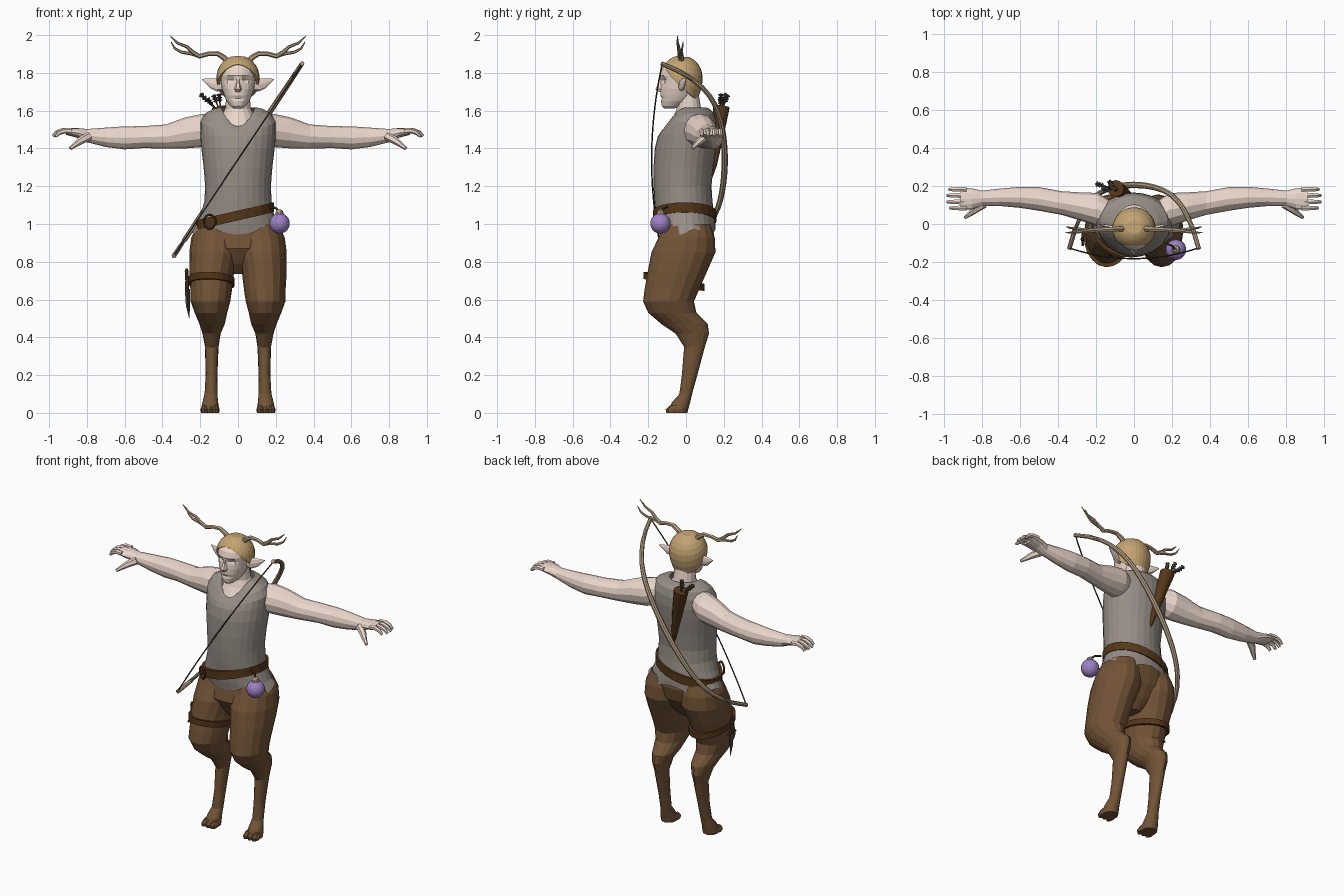
import bpy, bmesh
from math import sin, cos, pi, exp, sqrt, radians
from mathutils import Vector


def material(name, r, g, b):
    m = bpy.data.materials.new(name)
    m.diffuse_color = (r, g, b, 1)
    return m


SKIN = material("skin", .83, .68, .60)
CLOTH = material("cloth", .31, .27, .24)
FUR = material("fur", .17, .088, .038)
LEATHER = material("leather", .09, .038, .01)
HAIR = material("hair", .55, .37, .17)
HORN = material("horn", .45, .34, .22)
DARK = material("dark", .06, .05, .045)
ORB = material("orb", .34, .22, .56)


def loft(name, rings, mat, caps=True, closed=False, mirror=False):
    """Skin a list of equal-length point rings."""
    bm = bmesh.new()
    rows = [[bm.verts.new(p) for p in r] for r in rings]
    n = len(rows[0])
    pairs = list(zip(rows, rows[1:])) + ([(rows[-1], rows[0])] if closed else [])
    for a, b in pairs:
        for i in range(n):
            j = (i + 1) % n
            bm.faces.new((a[i], a[j], b[j], b[i]))
    if caps and not closed:
        bm.faces.new(rows[0])
        bm.faces.new(rows[-1])
    bmesh.ops.recalc_face_normals(bm, faces=bm.faces)
    me = bpy.data.meshes.new(name)
    bm.to_mesh(me)
    bm.free()
    me.materials.append(mat)
    ob = bpy.data.objects.new(name, me)
    bpy.context.collection.objects.link(ob)
    if mirror:
        ob.modifiers.new("mirror", 'MIRROR')
    return ob


def zloft(name, rows, mat, n=20, warp=None, **kw):
    """Rows of (z, centre x, half width, front y, back y)."""
    rings = []
    for z, cx, rx, yf, yb in rows:
        ring = []
        for i in range(n):
            a = 2 * pi * i / n
            v = Vector((cx + rx * cos(a), (yf + yb) / 2 + (yb - yf) / 2 * sin(a), z))
            if warp:
                warp(v, a)
            ring.append(v)
        rings.append(ring)
    return loft(name, rings, mat, **kw)


def tube(name, pts, radii, mat, n=6, **kw):
    """Round tube along a path with a radius for each point."""
    pts = [Vector(p) for p in pts]
    rings = []
    for i, p in enumerate(pts):
        t = (pts[min(i + 1, len(pts) - 1)] - pts[max(i - 1, 0)]).normalized()
        ref = Vector((0, 1, 0)) if abs(t.y) < .8 else Vector((1, 0, 0))
        u = t.cross(ref).normalized()
        w = t.cross(u)
        rings.append([p + radii[i] * (u * cos(2 * pi * k / n) + w * sin(2 * pi * k / n))
                      for k in range(n)])
    return loft(name, rings, mat, **kw)


def band(name, z, h, cx, rx, yf, yb, t, slope):
    """Strap around the body, tilted by slope (dx, dy)."""
    def warp(v, a):
        v.z += slope[0] * v.x + slope[1] * v.y
    rows = [(z + s * h / 2, cx, rx - d, yf + d, yb - d) for s, d in ((-1, t), (-1, 0), (1, 0), (1, t))]
    zloft(name, rows, LEATHER, 24, warp, closed=True)


# tunic with scooped neckline and wavy hem
def tunic_warp(v, a):
    front = max(0, -sin(a))
    if v.z > 1.45:
        v.z -= (v.z - 1.45) * .6 * front ** 2
    elif v.z < .97:
        v.z += .014 * sin(5 * a) + .012


zloft("tunic", [(.945, 0, .242, -.145, .155), (1.0, -.004, .217, -.155, .155), (1.06, -.004, .192, -.162, .148),
                (1.12, 0, .178, -.168, .14), (1.2, 0, .174, -.172, .135), (1.3, 0, .182, -.172, .145),
                (1.4, 0, .194, -.165, .158), (1.48, 0, .2, -.15, .165), (1.54, 0, .2, -.135, .162),
                (1.585, 0, .175, -.12, .15), (1.61, 0, .13, -.11, .125), (1.618, 0, .092, -.1, .1)],
      CLOTH, 28, tunic_warp, caps=False)

# neck and head
zloft("neck", [(1.44, 0, .13, -.115, .12), (1.51, 0, .115, -.1, .11), (1.57, 0, .09, -.065, .1),
               (1.61, 0, .068, -.05, .08), (1.7, 0, .06, -.05, .065)], SKIN, 16)


def face_warp(v, a):
    if sin(a) < -.2:
        v.y += .02 * exp(-((abs(v.x) - .038) / .018) ** 2 - ((v.z - 1.762) / .014) ** 2)
        v.y += .007 * exp(-(v.x / .03) ** 2 - ((v.z - 1.665) / .006) ** 2)


zloft("head", [(1.612, 0, .022, -.115, -.06), (1.625, 0, .042, -.128, -.02), (1.65, 0, .06, -.132, .02),
               (1.665, 0, .067, -.134, .035), (1.68, 0, .073, -.136, .045), (1.715, 0, .085, -.136, .06),
               (1.745, 0, .09, -.136, .07), (1.762, 0, .092, -.137, .073), (1.785, 0, .094, -.14, .075),
               (1.82, 0, .092, -.128, .07), (1.85, 0, .078, -.105, .055), (1.875, 0, .035, -.06, .01)],
      SKIN, 28, face_warp)
zloft("nose", [(1.785, 0, .009, -.14, -.1), (1.75, 0, .011, -.147, -.1), (1.715, 0, .02, -.166, -.1),
               (1.7, 0, .016, -.152, -.1)], SKIN, 6)

# hair shell, parted at the front
rings = []
for k in range(1, 9):
    ring = []
    for i in range(28):
        a = 2 * pi * i / 28
        f = (1 + cos(a)) / 2          # 1 at the front, 0 at the back
        low = 1.66 + .185 * f ** 1.5
        z = 1.89 - (1.89 - low) * (k / 8) ** 1.7
        s = sqrt(max(.01, 1 - ((z - 1.775) / .117) ** 2)) if z > 1.775 else 1 - .22 * ((1.775 - z) / .11) ** 2
        ring.append(Vector((.114 * s * sin(a), -.024 - .112 * s * cos(a), z)))
    rings.append(ring)
hair = loft("hair", rings, HAIR, caps=False)
hair.data.materials[0] = HAIR
bm = bmesh.new()
bm.from_mesh(hair.data)
bmesh.ops.holes_fill(bm, edges=[e for e in bm.edges if e.is_boundary and e.verts[0].co.z > 1.87
                                and e.verts[1].co.z > 1.87])
bm.to_mesh(hair.data)
bm.free()
mod = hair.modifiers.new("thickness", 'SOLIDIFY')
mod.thickness = .014
mod.offset = -1


def xloft(name, rows, mat, n=12):
    """Rows of (x, centre y, centre z, half depth, half height), mirrored."""
    loft(name, [[Vector((x, cy + ry * cos(2 * pi * i / n), cz + rz * sin(2 * pi * i / n))) for i in range(n)]
                for x, cy, cz, ry, rz in rows], mat, mirror=True)


# pointed ears and antlers
xloft("ears", [(.08, -.03, 1.73, .012, .022), (.11, -.022, 1.735, .014, .034),
               (.145, -.012, 1.745, .01, .027), (.19, 0, 1.765, .002, .003)], SKIN, 8)
tube("antlers", [(.05, -.025, 1.855), (.075, -.025, 1.882), (.11, -.027, 1.902), (.16, -.03, 1.9), (.205, -.033, 1.888),
                 (.24, -.036, 1.91), (.27, -.04, 1.938), (.32, -.044, 1.958), (.36, -.046, 1.996)],
     [.017, .015, .013, .012, .013, .011, .009, .007, .002], HORN, mirror=True)
tube("antler_tines", [(.2, -.033, 1.888), (.25, -.03, 1.902), (.3, -.025, 1.91), (.335, -.02, 1.93), (.355, -.015, 1.965)],
     [.011, .009, .008, .006, .002], HORN, mirror=True)

# arms, fingers, thumbs
xloft("arms", [(.12, .05, 1.51, .07, .07), (.19, .075, 1.495, .088, .088), (.28, .092, 1.482, .074, .082),
               (.38, .11, 1.463, .062, .064), (.5, .132, 1.46, .062, .058), (.6, .14, 1.456, .055, .061),
               (.7, .14, 1.459, .046, .051), (.8, .135, 1.468, .04, .035), (.85, .132, 1.482, .055, .026),
               (.91, .132, 1.49, .06, .018)], SKIN)
for i, (y, x) in enumerate([(.182, .97), (.15, .98), (.116, .98), (.084, .965)]):
    tube(f"fingers_{i}", [(.88, y, 1.492), (x - .05, y, 1.494), (x - .02, y, 1.484), (x, y, 1.464)],
         [.015, .014, .012, .008], SKIN, mirror=True)
tube("thumbs", [(.79, .105, 1.465), (.835, .075, 1.44), (.862, .052, 1.42), (.888, .034, 1.4)],
     [.024, .02, .014, .009], SKIN, mirror=True)

# hips, animal legs, toes
zloft("hips", [(1.05, 0, .18, -.145, .13), (.95, 0, .232, -.14, .148), (.87, 0, .225, -.155, .13),
               (.79, 0, .13, -.11, .08), (.735, 0, .04, -.06, .03)], FUR, 24)
zloft("legs", [(1.0, .11, .1, -.12, .13), (.93, .122, .125, -.145, .152), (.85, .127, .131, -.183, .156),
               (.75, .139, .119, -.202, .112), (.65, .142, .11, -.22, .068), (.59, .146, .105, -.227, .042),
               (.53, .143, .086, -.2, .055), (.47, .137, .067, -.13, .115), (.42, .14, .048, -.055, .122),
               (.35, .139, .036, -.01, .1), (.2, .14, .031, -.022, .06), (.1, .143, .034, -.035, .032),
               (.055, .147, .042, -.075, .022), (.02, .148, .048, -.09, .012), (0, .148, .045, -.085, .008)],
      FUR, 16, mirror=True)
for i, x in enumerate((.118, .148, .178)):
    zloft(f"toes_{i}", [(0, x, .018, -.104, -.04), (.018, x, .021, -.108, -.03), (.04, x, .012, -.085, -.03)],
          FUR, 8, mirror=True)

# belt, buckle, thigh strap
band("belt", 1.045, .052, -.016, .207, -.176, .162, .02, (.23, 0))
bpy.ops.mesh.primitive_torus_add(major_segments=16, minor_segments=6, major_radius=.037, minor_radius=.006,
                                 location=(-.15, -.147, 1.012), rotation=(radians(90), 0, radians(-32)))
bpy.context.object.name = "buckle"
bpy.context.object.data.materials.append(LEATHER)
band("thigh_strap", .678, .036, -.141, .123, -.226, .098, .02, (-.04, -.2))

# dagger on the thigh
tube("dagger_handle", [(-.27, -.08, .655), (-.27, -.08, .7), (-.272, -.08, .75), (-.272, -.08, .765)],
     [.012, .009, .01, .006], LEATHER)
tube("dagger_guard", [(-.27, -.115, .655), (-.27, -.045, .655)], [.008, .008], DARK)
tube("dagger_blade", [(-.268, -.08, .655), (-.265, -.08, .57), (-.258, -.08, .5)], [.014, .011, .001], DARK, 4)

# orb hanging from the belt
bpy.ops.mesh.primitive_uv_sphere_add(segments=20, ring_count=12, radius=.054, location=(.22, -.135, 1.003))
bpy.context.object.name = "orb"
bpy.context.object.data.materials.append(ORB)
tube("orb_cap", [(.22, -.135, 1.045), (.218, -.135, 1.065), (.214, -.134, 1.075)], [.024, .02, .01], HORN, 10)
tube("orb_cord", [(.215, -.134, 1.07), (.2, -.115, 1.085), (.165, -.1, 1.09)], [.006, .006, .006], LEATHER)

# bow slung across the back, string across the chest
steps = [i / 12 for i in range(-12, 13)]
tube("bow_stave", [(.34 * t, .205 - .12 * abs(t) ** 2 - .215 * abs(t) ** 5, 1.34 + .51 * t) for t in steps],
     [.017 - .005 * abs(t) for t in steps], HORN, 8)
tube("bow_string", [(.335 * t, -.182 + .055 * t * t, 1.34 + .5 * t) for t in steps], [.004] * 25, DARK, 5)

# quiver and arrows
tube("quiver", [(-.003, .128, 1.225), (-.02, .145, 1.31), (-.065, .172, 1.5), (-.092, .185, 1.6), (-.096, .187, 1.62)],
     [.005, .018, .034, .042, .044], LEATHER, 12)
for i, (x, y, z) in enumerate([(-.2, .212, 1.69), (-.13, .222, 1.685), (-.1, .185, 1.69), (-.165, .185, 1.665)]):
    a, b = Vector((-.09, .18, 1.58)), Vector((x, y, z))
    tube(f"arrow_{i}", [a.lerp(b, t) for t in (0, .55, .62, .7, .72, .82, .85, .95, 1)],
         [.004, .004, .005, .016, .006, .016, .006, .016, .004], DARK, 4)
